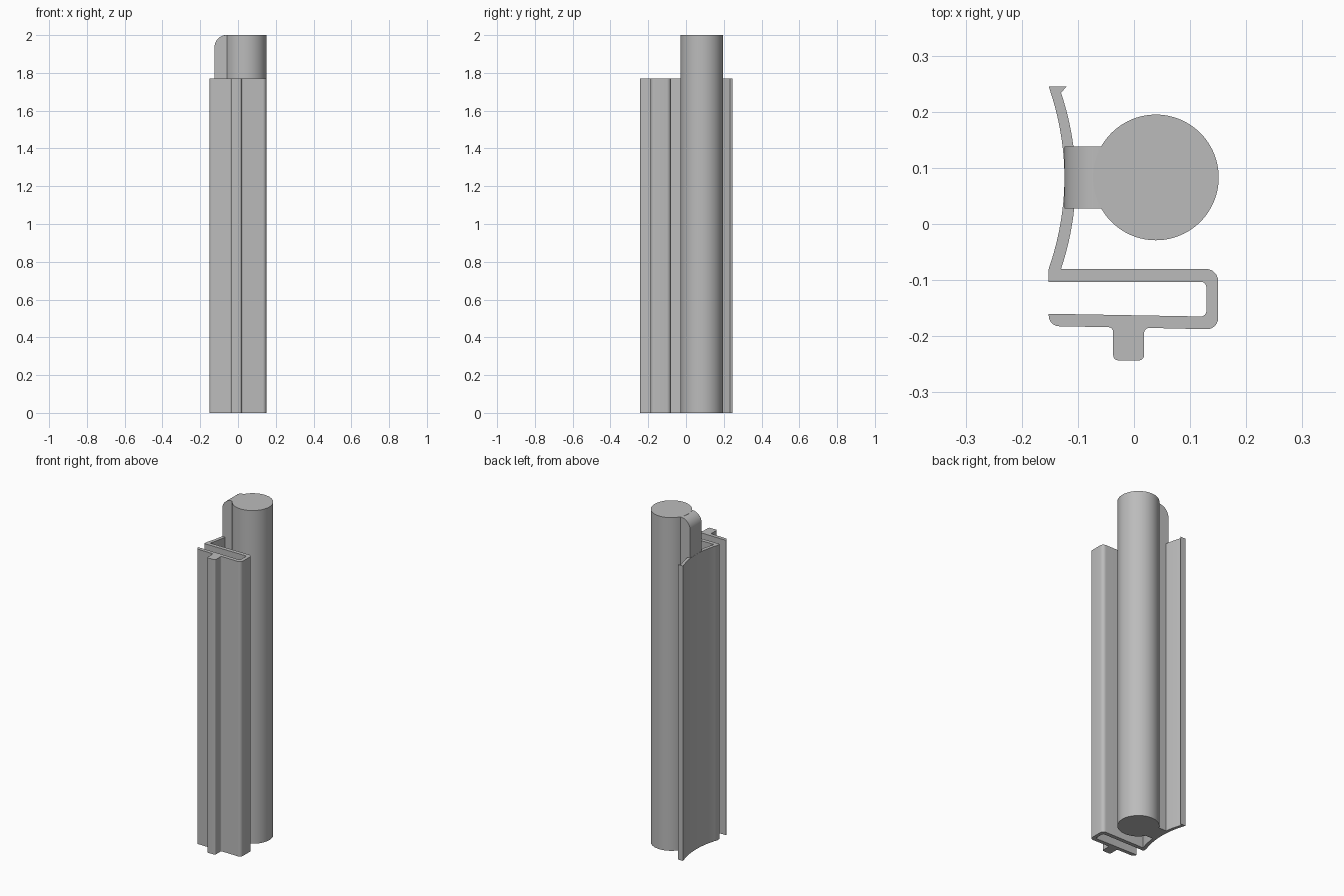
import bpy, bmesh, math
from mathutils import Vector

cube = bpy.data.objects.get("Cube")
if cube:
    bpy.data.objects.remove(cube, do_unlink=True)

grey = bpy.data.materials.new("light_grey")
grey.use_nodes = True
colour = (0.5, 0.5, 0.5, 1)
grey.diffuse_color = colour
grey.node_tree.nodes["Principled BSDF"].inputs["Base Color"].default_value = colour


def rounded(corners, steps=6):
    """Turn (x, y, radius) corners into an outline with filleted corners."""
    out = []
    for i, (x, y, r) in enumerate(corners):
        p = Vector((x, y))
        if r == 0:
            out.append(p)
            continue
        a = (Vector(corners[i - 1][:2]) - p).normalized()
        b = (Vector(corners[(i + 1) % len(corners)][:2]) - p).normalized()
        half = a.angle(b) / 2
        centre = p + (a + b).normalized() * r / math.sin(half)
        start = p + a * r / math.tan(half) - centre
        end = p + b * r / math.tan(half) - centre
        sweep = math.atan2(start.x * end.y - start.y * end.x, start.dot(end))
        for k in range(steps + 1):
            t, c, s = sweep * k / steps, 0, 0
            c, s = math.cos(t), math.sin(t)
            out.append(centre + Vector((start.x * c - start.y * s,
                                        start.x * s + start.y * c)))
    return out


def bow(y0, y1, end_x, mid_x, steps=20):
    """Shallow curve between y0 and y1, bulging from end_x to mid_x."""
    pts = []
    for k in range(steps + 1):
        t = 2 * k / steps - 1
        pts.append((mid_x + (end_x - mid_x) * t * t, y0 + (y1 - y0) * k / steps, 0))
    return pts


def extrude(name, points, vector):
    """Fill a closed outline of 3D points and extrude it along a vector."""
    bm = bmesh.new()
    face = bm.faces.new([bm.verts.new(p) for p in points])
    new = bmesh.ops.extrude_face_region(bm, geom=[face])["geom"]
    bmesh.ops.translate(bm, vec=Vector(vector),
                        verts=[v for v in new if isinstance(v, bmesh.types.BMVert)])
    # close the starting cap if the extrusion consumed it
    if not face.is_valid:
        bmesh.ops.holes_fill(bm, edges=[e for e in bm.edges if e.is_boundary])
    bmesh.ops.recalc_face_normals(bm, faces=bm.faces[:])
    mesh = bpy.data.meshes.new(name)
    bm.to_mesh(mesh)
    bm.free()
    return finish(bpy.data.objects.new(name, mesh), link=True)


def finish(obj, link=False):
    if link:
        bpy.context.collection.objects.link(obj)
    obj.data.materials.clear()
    obj.data.materials.append(grey)
    bpy.ops.object.select_all(action='DESELECT')
    obj.select_set(True)
    bpy.context.view_layer.objects.active = obj
    bpy.ops.object.shade_smooth_by_angle(angle=math.radians(30))
    return obj


# Round bar, full height
bpy.ops.mesh.primitive_cylinder_add(vertices=96, radius=0.112, depth=2,
                                    location=(0.039, 0.083, 1))
bar = bpy.context.object
bar.name = "round_bar"
finish(bar)

# Web joining the bar to the curved wall, with a rounded upper corner
side = rounded([(-0.124, 0, 0), (-0.05, 0, 0), (-0.05, 2, 0), (-0.124, 2, 0.062)], 12)
extrude("connecting_web", [(p.x, 0.028, p.y) for p in side], (0, 0.11, 0))

# Folded strip: bowed wall, hooked channel and front rib in one profile
profile = (
    bow(0.245, -0.08, -0.152, -0.124)            # outer side of bowed wall
    + [(-0.152, -0.103, 0),                      # inside of channel
       (0.129, -0.103, 0.01), (0.129, -0.165, 0.01), (-0.152, -0.16, 0),
       (-0.152, -0.182, 0.019),                  # front flange
       (-0.037, -0.184, 0.009), (-0.037, -0.243, 0.009),   # rib
       (0.018, -0.243, 0.009), (0.018, -0.185, 0.009),
       (0.15, -0.188, 0.02), (0.15, -0.08, 0.022)]         # outer bend
    + bow(-0.08, 0.234, -0.13, -0.104)           # inner side of bowed wall
    + [(-0.12, 0.245, 0)]                        # lip
)
extrude("folded_strip", [(p.x, p.y, 0) for p in rounded(profile)], (0, 0, 1.77))
